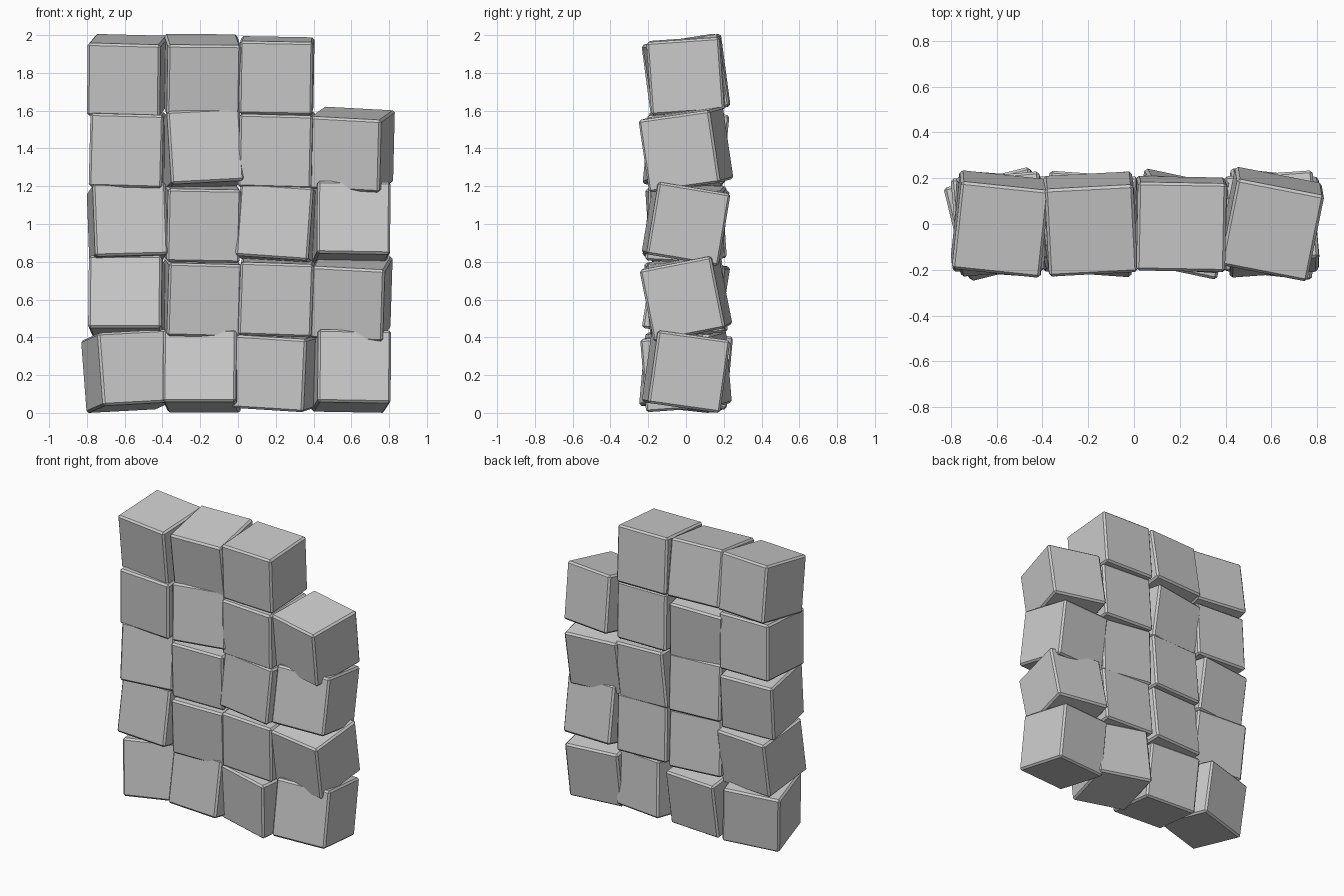
import bpy, bmesh
from math import radians
from mathutils import Vector

if "Cube" in bpy.data.objects:
    bpy.data.objects.remove(bpy.data.objects["Cube"])

SIZE, PITCH_X, PITCH_Z, CHAMFER = 0.388, 0.395, 0.391, 0.012

# tilt of every block (degrees about x, y, z), bottom row first, left to right
TILTS = [
    [(-6, -3, 14), (-9, 0, -4), (4, 3.5, -12), (-8, 1, 5)],
    [(-9, 0, -4), (5, 1.5, 4), (4, 2, -1), (11, 3, -6)],
    [(-7, -1.5, 5), (4, 1, 3), (-3, 4, -4), (-9.5, 1, 4)],
    [(2, 1.5, -2), (-6, -3, 6), (3, 1.5, -2), (8, 3, -11)],
    [(7.5, 1.5, -6), (9, 0.5, 3), (4, 1, -1)],
]

# shared chamfered block mesh
block_mesh = bpy.data.meshes.new("block")
bm = bmesh.new()
bmesh.ops.create_cube(bm, size=SIZE)
bmesh.ops.bevel(bm, geom=bm.edges[:], offset=CHAMFER, segments=1, affect='EDGES')
bm.to_mesh(block_mesh)
bm.free()

# wall of loosely stacked blocks
blocks = []
for row, tilts in enumerate(TILTS):
    for col, tilt in enumerate(tilts):
        block = bpy.data.objects.new(f"block_row{row + 1}_col{col + 1}", block_mesh)
        block.location = ((col - 1.5) * PITCH_X, 0, 0.22 + row * PITCH_Z)
        block.rotation_euler = [radians(a) for a in tilt]
        bpy.context.collection.objects.link(block)
        blocks.append(block)

# rest the wall on the ground and centre it
bpy.context.view_layer.update()
points = [b.matrix_world @ v.co for b in blocks for v in block_mesh.vertices]
lo = Vector([min(p[i] for p in points) for i in range(3)])
hi = Vector([max(p[i] for p in points) for i in range(3)])
shift = Vector(((lo.x + hi.x) / 2, (lo.y + hi.y) / 2, lo.z))
for b in blocks:
    b.location -= shift
